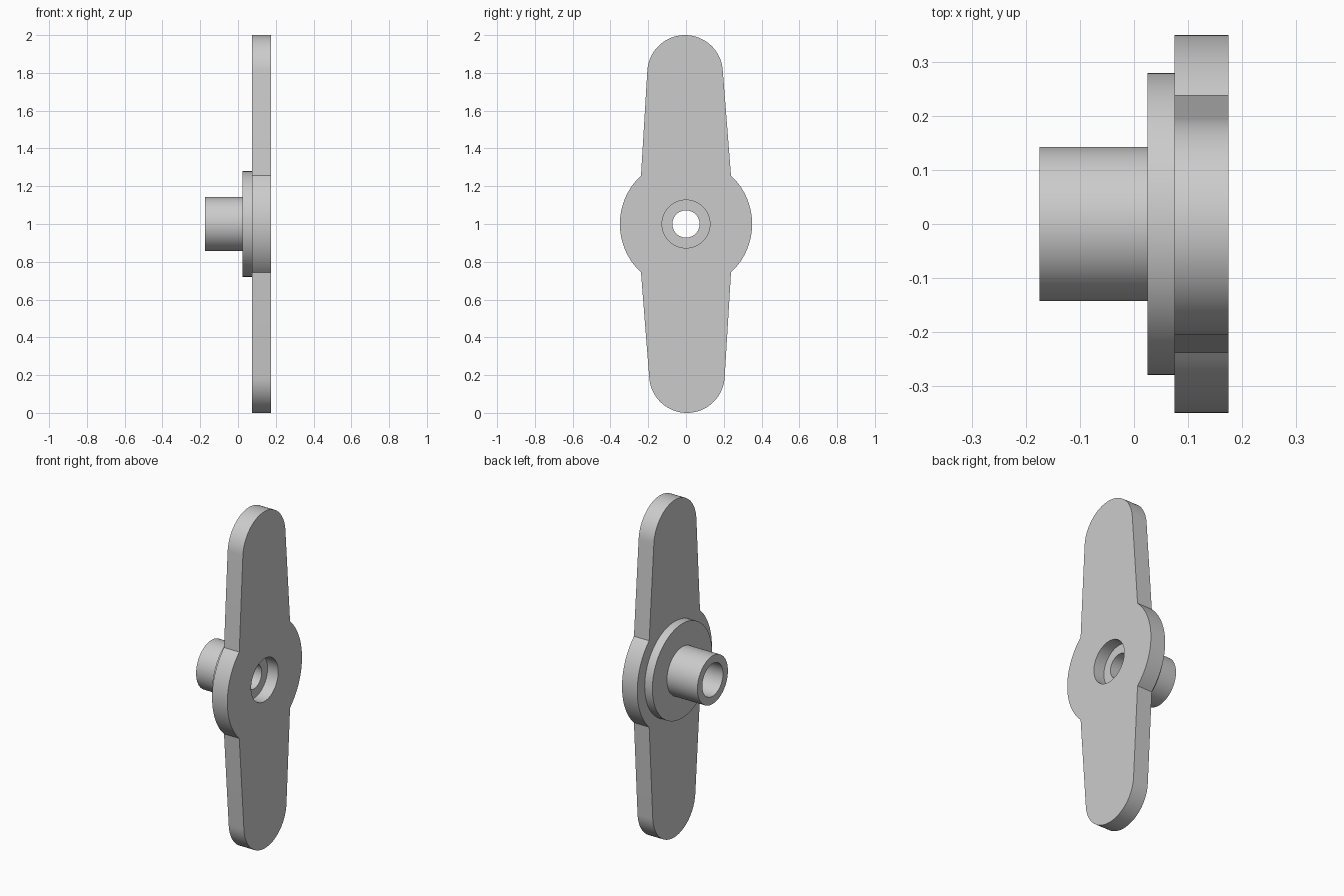
import bpy, bmesh, math

cube = bpy.data.objects.get("Cube")
if cube:
    bpy.data.objects.remove(cube, do_unlink=True)

grey = bpy.data.materials.new("light_grey")
grey.use_nodes = True
colour = (0.6, 0.6, 0.6, 1)
grey.diffuse_color = colour
grey.node_tree.nodes["Principled BSDF"].inputs["Base Color"].default_value = colour

MID = 1.0                       # height of the hub axis
BACK, FRONT = 0.075, 0.175      # x range of the plate
COUNTERBORE = 0.127


def finish(bm, name):
    bmesh.ops.recalc_face_normals(bm, faces=bm.faces)
    mesh = bpy.data.meshes.new(name)
    bm.to_mesh(mesh)
    bm.free()
    mesh.materials.append(grey)
    obj = bpy.data.objects.new(name, mesh)
    bpy.context.collection.objects.link(obj)
    bpy.ops.object.select_all(action='DESELECT')
    obj.select_set(True)
    bpy.context.view_layer.objects.active = obj
    bpy.ops.object.shade_smooth_by_angle(angle=math.radians(12))
    return obj


def arc(cy, cz, r, a0, a1, n):
    """Points (y, z) along an arc, both ends included."""
    return [(cy + r * math.cos(a0 + (a1 - a0) * i / n),
             cz + r * math.sin(a0 + (a1 - a0) * i / n)) for i in range(n + 1)]


def ring(bm, points):
    verts = [bm.verts.new((BACK, y, z)) for y, z in points]
    return [bm.edges.new((v, verts[i - 1])) for i, v in enumerate(verts)]


# Two-armed plate: half outline, repeated by a half turn
joint = math.atan2(0.255, 0.237)
taper = 0.066
half = arc(0, 0, 0.35, -joint, joint, 40)
half += arc(-0.005, 0.8, 0.2, taper, math.pi - taper, 40)
outline = half + [(-y, -z) for y, z in half]
bm = bmesh.new()
edges = ring(bm, [(y, z + MID) for y, z in outline])
edges += ring(bm, arc(0, MID, COUNTERBORE, 0, math.tau, 64)[:-1])
bmesh.ops.triangle_fill(bm, edges=edges, use_beauty=True)
extruded = bmesh.ops.extrude_face_region(bm, geom=bm.faces[:])
moved = [g for g in extruded["geom"] if isinstance(g, bmesh.types.BMVert)]
bmesh.ops.translate(bm, verts=moved, vec=(FRONT - BACK, 0, 0))
finish(bm, "arm_plate")

# Hub, flange and stepped bore: closed (x, radius) profile turned about the axis
profile = [(0.105, COUNTERBORE), (0.105, 0.072), (0.025, 0.072), (0.025, 0.097),
           (-0.175, 0.097), (-0.175, 0.143), (0.025, 0.143), (0.025, 0.28),
           (BACK, 0.28), (BACK, COUNTERBORE)]
bm = bmesh.new()
verts = [bm.verts.new((x, 0, MID + r)) for x, r in profile]
loop = [bm.edges.new((v, verts[i - 1])) for i, v in enumerate(verts)]
bmesh.ops.spin(bm, geom=verts + loop, cent=(0, 0, MID), axis=(1, 0, 0),
               angle=math.tau, steps=64, use_merge=True)
bmesh.ops.remove_doubles(bm, verts=bm.verts, dist=0.0001)
finish(bm, "hub_and_flange")
